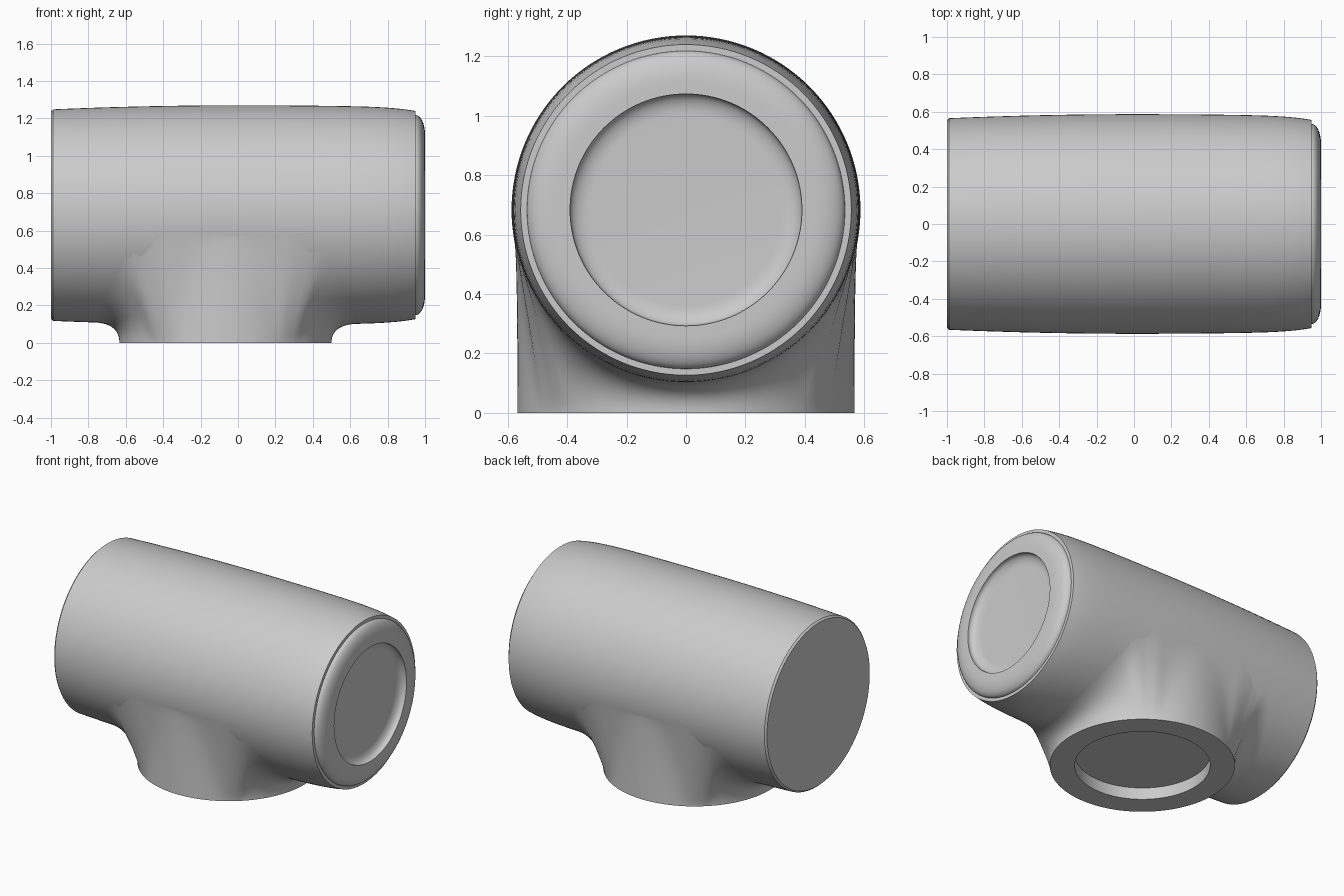
import bpy, bmesh, math

cube = bpy.data.objects.get("Cube")
if cube:
    bpy.data.objects.remove(cube)

SEG = 128
AXIS_Z = 0.683      # height of the barrel axis
NECK_X = -0.067     # centre of the neck
NECK_R = 0.567

grey = bpy.data.materials.new("plain grey")
grey.use_nodes = True
COLOUR = (0.6, 0.6, 0.6, 1)
grey.diffuse_color = COLOUR
grey.node_tree.nodes["Principled BSDF"].inputs["Base Color"].default_value = COLOUR


def barrel_radius(x):
    """Gently bulging barrel, falling off faster towards the open end."""
    if x < 0:
        return 0.587 - 0.022 * x * x
    return 0.587 - 0.012 * x * x - 0.03 * x ** 8


def skin_rings(name, rings, cap_first, cap_last):
    """Join successive closed rings of points and fill the chosen ends."""
    bm = bmesh.new()
    loops = [[bm.verts.new(p) for p in ring] for ring in rings]
    for a, b in zip(loops, loops[1:]):
        for i in range(SEG):
            j = (i + 1) % SEG
            bm.faces.new((a[i], a[j], b[j], b[i]))
    if cap_first:
        bm.faces.new(loops[0][::-1])
    if cap_last:
        bm.faces.new(loops[-1])
    bmesh.ops.recalc_face_normals(bm, faces=bm.faces[:])
    mesh = bpy.data.meshes.new(name)
    bm.to_mesh(mesh)
    bm.free()
    mesh.materials.append(grey)
    obj = bpy.data.objects.new(name, mesh)
    bpy.context.collection.objects.link(obj)
    bpy.ops.object.select_all(action='DESELECT')
    obj.select_set(True)
    bpy.context.view_layer.objects.active = obj
    bpy.ops.object.shade_smooth_by_angle(angle=math.radians(30))
    return obj


ANGLES = [2 * math.pi * i / SEG for i in range(SEG)]


def arc(cx, cr, rx, rr, start, end, steps=8):
    """Elliptical arc in the (x, radius) plane, angles in degrees."""
    out = []
    for k in range(steps + 1):
        t = math.radians(start + (end - start) * k / steps)
        out.append((cx + rx * math.cos(t), cr + rr * math.sin(t)))
    return out


# Barrel: bevelled flat end, bulged side, rounded lip and dished end
profile = [(-1, 0.554)]
profile += [(x, barrel_radius(x)) for x in [-0.988 + 1.938 * k / 48 for k in range(49)]]
profile += arc(0.95, 0.43, 0.05, 0.105, 90, 0)      # rounded lip
profile += [(1.0, 0.39)]
profile += arc(0.99, 0.32, 0.04, 0.07, 90, 180)     # concave dish wall
barrel = skin_rings(
    "barrel",
    [[(x, r * math.cos(a), AXIS_Z + r * math.sin(a)) for a in ANGLES] for x, r in profile],
    True, True)


# Neck: foot recess, flat rim, then a flared blend tangent to the barrel
def neck_curve(a, t):
    c, s = math.cos(a), math.sin(a)
    reach = NECK_R + 0.02 * abs(s) + 0.15 * abs(c) + 0.08 * math.sin(2 * a) ** 2
    if abs(s) > 0.1:
        reach = min(reach, 0.577 / abs(s))
    x, y = NECK_X + reach * c, reach * s
    drop = math.sqrt(barrel_radius(x) ** 2 - y * y)
    end_z = AXIS_Z - drop
    slope = abs(s) * abs(y) / drop
    mid_z = max(0.06, end_z - slope * (reach - NECK_R))
    r = NECK_R + (reach - NECK_R) * t * t
    z = 2 * t * (1 - t) * mid_z + t * t * end_z
    return (NECK_X + r * c, r * s, z)


def flat_ring(r, z):
    return [(NECK_X + r * math.cos(a), r * math.sin(a), z) for a in ANGLES]


rings = [flat_ring(0.415, 0.08), flat_ring(0.415, 0)]
rings += [[neck_curve(a, k / 20) for a in ANGLES] for k in range(21)]
neck = skin_rings("neck", rings, True, False)
